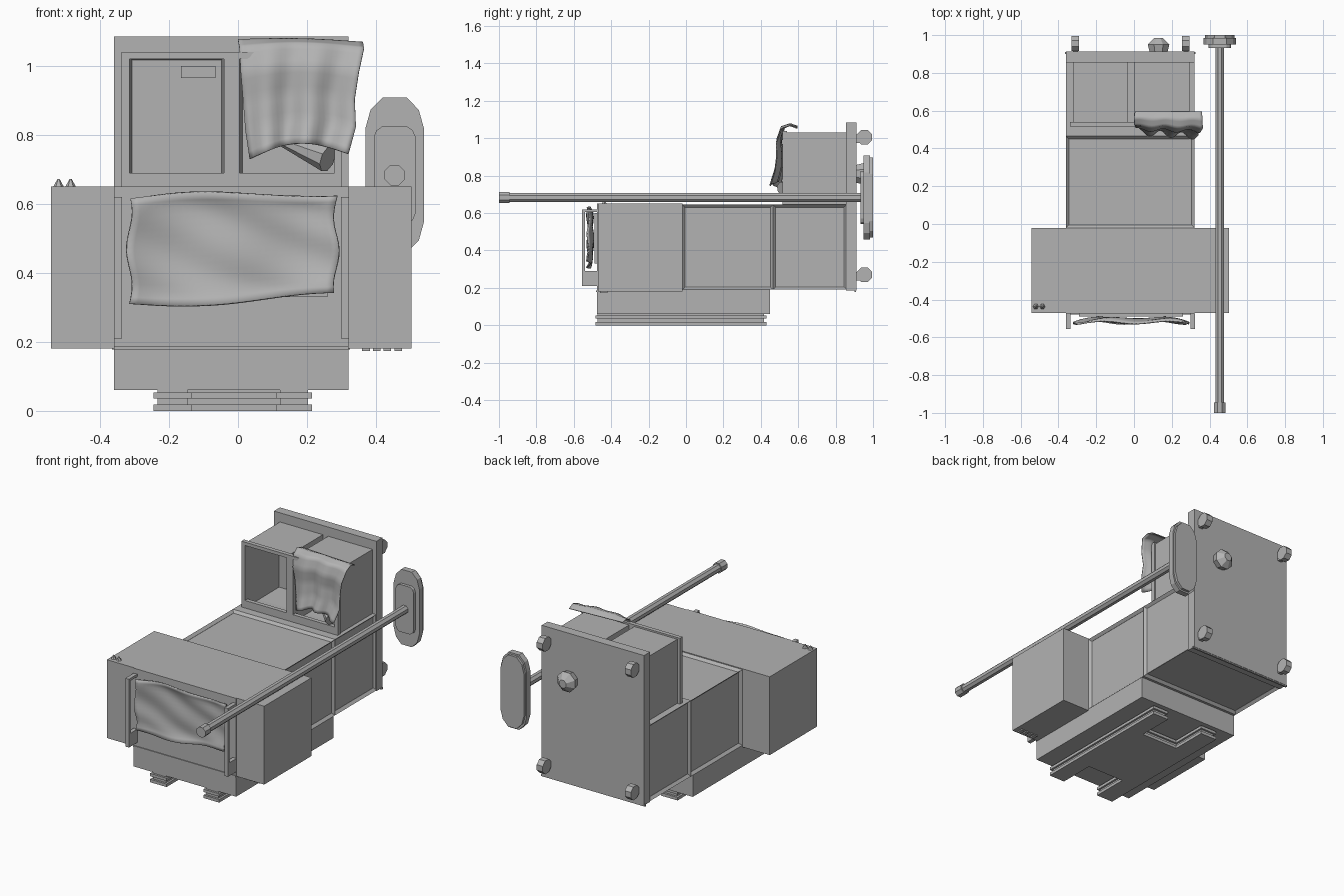
import bpy, bmesh, math
from mathutils import Matrix, Vector

old = bpy.data.objects.get("Cube")
if old:
    bpy.data.objects.remove(old, do_unlink=True)

grey = bpy.data.materials.new("plain grey")
grey.use_nodes = True
COL = (0.45, 0.45, 0.45, 1)
grey.diffuse_color = COL
grey.node_tree.nodes["Principled BSDF"].inputs["Base Color"].default_value = COL


def finish(name, bm, smooth=False):
    bmesh.ops.recalc_face_normals(bm, faces=bm.faces)
    me = bpy.data.meshes.new(name)
    bm.to_mesh(me)
    bm.free()
    me.materials.append(grey)
    if smooth:
        for p in me.polygons:
            p.use_smooth = True
    ob = bpy.data.objects.new(name, me)
    bpy.context.scene.collection.objects.link(ob)
    return ob


def box(name, x, y, z, insets=(), rim=0.02, depth=0.015):
    """Box from ranges; faces whose normal matches an entry of insets get a sunk panel."""
    bm = bmesh.new()
    bmesh.ops.create_cube(bm, size=1)
    for v in bm.verts:
        v.co = [r[0] if c < 0 else r[1] for c, r in zip(v.co, (x, y, z))]
    bm.normal_update()
    for n in insets:
        f = max(bm.faces, key=lambda f: f.normal.dot(Vector(n)) * 10 + f.calc_area())
        bmesh.ops.inset_individual(bm, faces=[f], thickness=rim, depth=0)
        bmesh.ops.translate(bm, verts=f.verts, vec=Vector(n) * -depth)
    return finish(name, bm)


def prism(name, pts, place, a, b):
    """Extrude a 2D outline from a to b; place(u, v, w) maps to 3D."""
    bm = bmesh.new()
    f = bm.faces.new([bm.verts.new(place(u, v, a)) for u, v in pts])
    r = bmesh.ops.extrude_face_region(bm, geom=[f])
    shift = Vector(place(0, 0, b)) - Vector(place(0, 0, a))
    bmesh.ops.translate(bm, verts=[v for v in r["geom"] if isinstance(v, bmesh.types.BMVert)], vec=shift)
    return finish(name, bm)


def cone(name, start, end, r1, r2, sides=8):
    start, end = Vector(start), Vector(end)
    d = end - start
    bm = bmesh.new()
    m = Matrix.Translation((start + end) / 2) @ d.to_track_quat('Z', 'Y').to_matrix().to_4x4()
    m = m @ Matrix.Rotation(math.pi / sides, 4, 'Z')
    bmesh.ops.create_cone(bm, cap_ends=True, segments=sides, radius1=r1, radius2=r2,
                          depth=d.length, matrix=m)
    return finish(name, bm)


def cloth(name, shape, nu, nv, thick):
    """Wrinkled sheet from shape(u, v) -> point."""
    bm = bmesh.new()
    g = [[bm.verts.new(shape(i / nu, j / nv)) for i in range(nu + 1)] for j in range(nv + 1)]
    for j in range(nv):
        for i in range(nu):
            bm.faces.new((g[j][i], g[j][i + 1], g[j + 1][i + 1], g[j + 1][i]))
    ob = finish(name, bm, True)
    s = ob.modifiers.new("thickness", 'SOLIDIFY')
    s.thickness = thick
    s.offset = 0
    return ob


def lerp(table, t):
    """Piecewise linear lookup in evenly spaced values."""
    k = min(int(t * (len(table) - 1)), len(table) - 2)
    f = t * (len(table) - 1) - k
    return table[k] * (1 - f) + table[k + 1] * f


X = (-0.36, 0.32)
MID = -0.02
L, R, UP, DOWN, FRONT = (1, 0, 0), (-1, 0, 0), (0, 0, 1), (0, 0, -1), (0, -1, 0)

# Main body
box("front_body", X, (-0.475, -0.02), (0.185, 0.65))
box("middle_body", X, (-0.02, 0.465), (0.19, 0.645), (L, R, UP))
box("rear_body", X, (0.465, 0.86), (0.19, 0.645), (L, R, DOWN))
box("bottom_lip", X, (-0.48, -0.02), (0.178, 0.187))
box("back_plate", X, (0.855, 0.912), (0.185, 1.085))
box("back_plate_lip", (-0.365, 0.325), (0.9, 0.91), (0.178, 0.19))
box("left_side_box", (0.32, 0.503), (-0.47, -0.02), (0.18, 0.65))
box("right_side_box", (-0.542, -0.36), (-0.47, -0.02), (0.18, 0.65))

# Lower base with notched runner plates
box("lower_base", X, (-0.475, 0.45), (0.06, 0.19))


def notched(inset):
    x0, x1, y0, y1 = -0.245 + inset, 0.215 - inset, -0.485 + inset, 0.43 - inset
    n0, n1, d = -0.135 - inset, 0.11 + inset, 0.22
    return [(x0, y0), (n0, y0), (n0, y0 + d), (n1, y0 + d), (n1, y0), (x1, y0),
            (x1, y1), (n1, y1), (n1, y1 - d), (n0, y1 - d), (n0, y1), (x0, y1)]


flat = lambda u, v, w: (u, v, w)
prism("lower_runner", notched(0), flat, 0.0, 0.018)
prism("upper_runner", notched(0), flat, 0.036, 0.053)
prism("runner_core", notched(0.012), flat, 0.01, 0.061)

# Upper cabinets, open to the front
for name, x in (("right_cabinet", (-0.32, -0.035)), ("left_cabinet", (0.0, 0.295))):
    box(name, x, (0.528, 0.857), (0.64, 1.03), (FRONT,), 0.018, 0.3)
for name, x in (("right", (-0.338, -0.315)), ("middle", (-0.04, 0.004)), ("left", (0.28, 0.302))):
    box("cabinet_frame_" + name, x, (0.515, 0.54), (0.645, 1.04))
for name, z in (("bottom", (0.645, 0.69)), ("top", (1.02, 1.04))):
    box("cabinet_frame_" + name, (-0.338, 0.302), (0.515, 0.54), z)
box("cabinet_handle", (-0.165, -0.065), (0.72, 0.75), (0.965, 1.0))
cone("cabinet_knob", (0.13, 0.6, 0.78), (0.26, 0.52, 0.73), 0.015, 0.04)

# Front rails: a C-shaped profile on each side
rail = [(-0.555, 0.21), (-0.475, 0.21), (-0.475, 0.29), (-0.54, 0.29),
        (-0.54, 0.605), (-0.475, 0.605), (-0.475, 0.62), (-0.555, 0.62)]
for name, x in (("right_rail", -0.36), ("left_rail", 0.298)):
    prism(name, rail, lambda u, v, w: (w, u, v), x, x + 0.024)


# Crumpled sheet on the front
def front_sheet(u, v):
    edge = (2 * u - 1) ** 6 + (2 * v - 1) ** 6
    x = -0.315 + 0.6 * u + 0.008 * math.sin(9 * v + 4 * u)
    z = 0.31 + 0.02 * u + 0.305 * v + 0.012 * math.sin(5 * u) * (2 * v - 1)
    y = -0.503 + 0.009 * math.sin(11 * u + 5 * v) * math.cos(7 * v) - 0.018 * min(edge, 1)
    return x, y, z


cloth("front_sheet", front_sheet, 28, 16, 0.008)
box("front_sheet_pad", (-0.29, 0.26), (-0.49, -0.47), (0.33, 0.6))


# Cloth draped over the left cabinet
def drape(u, v):
    left = lerp([0.005, 0.0, 0.004, 0.008, 0.015, 0.022, 0.035], v)
    right = lerp([0.36, 0.362, 0.365, 0.35, 0.338, 0.342, 0.32], v)
    y = lerp([0.595, 0.56, 0.52, 0.502, 0.51, 0.505, 0.485], v)
    z = lerp([1.065, 1.078, 1.06, 0.99, 0.91, 0.83, 0.75], v)
    fold = 0.018 * v * math.sin(16 * u + 2 * v)
    z += v * (0.035 * math.sin(3.3 * u) - 0.02 * (1 - u)) - 0.012 * u * (1 - v)
    return left + (right - left) * u, y + fold - 0.02 * v * u, z


cloth("draped_cloth", drape, 24, 24, 0.005)

# Round feet on the back plate
for side, x in (("right", -0.31), ("left", 0.275)):
    for level, z in (("lower", 0.27), ("upper", 1.005)):
        cone(f"{level}_{side}_wheel", (x - 0.02, 0.955, z), (x + 0.02, 0.955, z), 0.043, 0.043)
        box(f"{level}_{side}_wheel_mount", (x - 0.014, x + 0.014), (0.905, 0.95), (z - 0.03, z + 0.015))
cone("back_knob", (0.13, 0.905, 0.81), (0.13, 0.95, 0.81), 0.05, 0.062)
cone("back_knob_cap", (0.13, 0.95, 0.81), (0.13, 0.985, 0.81), 0.062, 0.025)

# Pole with its oval end plate
PX, PZ = 0.454, 0.683
cone("pole", (PX, -0.96, PZ), (PX, 0.95, PZ), 0.025, 0.025)
cone("pole_tip", (PX, -1.0, PZ), (PX, -0.945, PZ), 0.032, 0.032)


def oval(hw, hh, cw, ch):
    return [(PX + sx * a, PZ + sz * b) for sx, sz, order in
            ((1, 1, 1), (-1, 1, -1), (-1, -1, 1), (1, -1, -1))
            for a, b in [(hw, hh - ch), (hw - cw * 0.3, hh - ch * 0.4), (hw - cw, hh)][::order]]


upright = lambda u, v, w: (u, w, v)
prism("end_plate", oval(0.085, 0.225, 0.05, 0.09), upright, 0.95, 0.985)
prism("end_plate_back", oval(0.078, 0.215, 0.05, 0.09), upright, 0.985, 1.0)
prism("end_plate_step", oval(0.06, 0.142, 0.025, 0.03), upright, 0.932, 0.952)

# Small fittings on the side boxes
for i, x in enumerate((-0.52, -0.485)):
    cone(f"top_peg_{i}", (x, -0.437, 0.648), (x, -0.437, 0.672), 0.016, 0.003, 6)
for i in range(4):
    x = 0.36 + 0.031 * i
    box(f"bottom_catch_{i}", (x, x + 0.022), (-0.46, -0.42), (0.173, 0.182))
